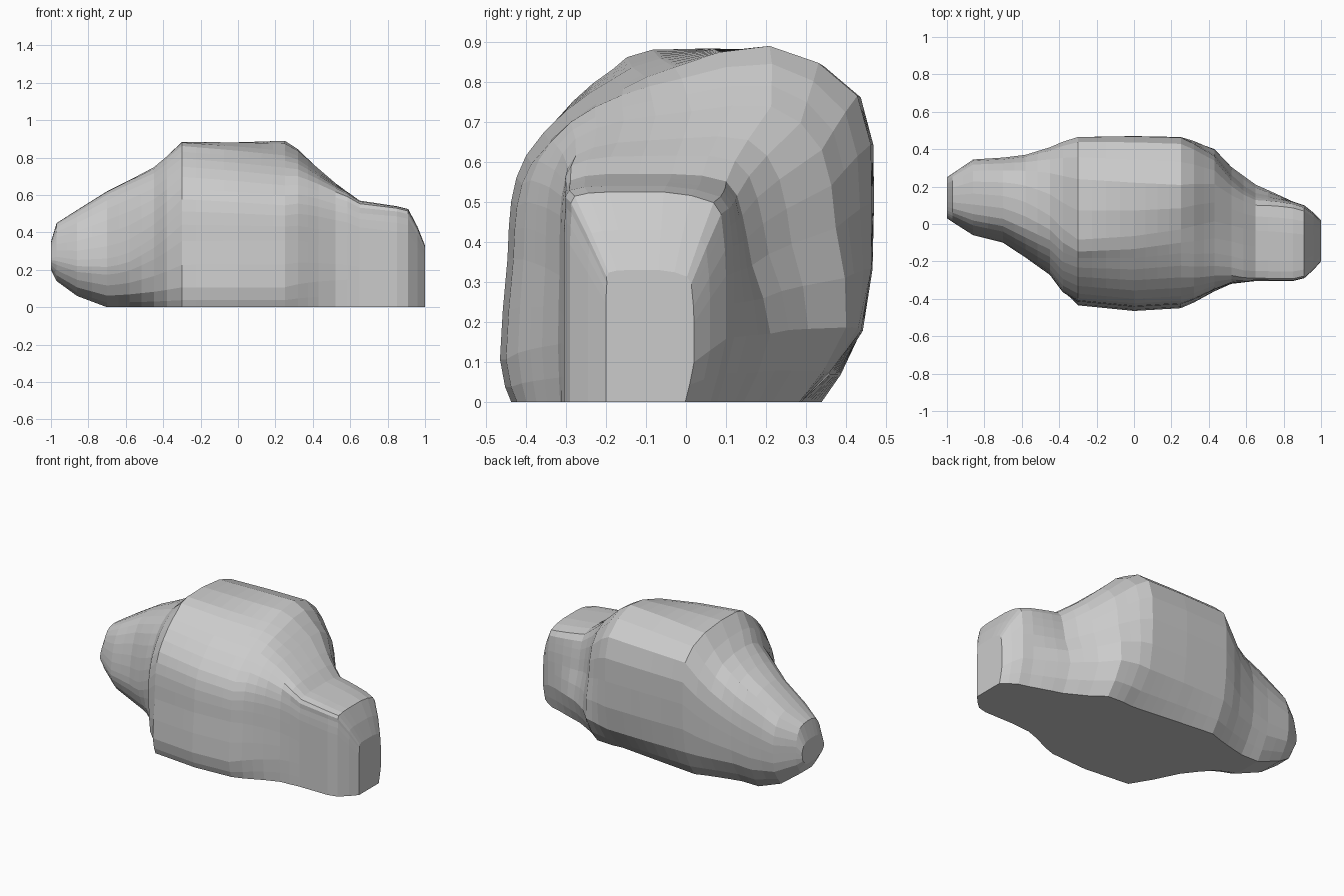
import bpy
import bmesh
from mathutils import Vector

cube = bpy.data.objects.get("Cube")
if cube:
    bpy.data.objects.remove(cube, do_unlink=True)

# Stone colour
stone = bpy.data.materials.new("stone_grey")
stone.use_nodes = True
colour = (0.6, 0.6, 0.6, 1)
stone.diffuse_color = colour
stone.node_tree.nodes["Principled BSDF"].inputs["Base Color"].default_value = colour

# Normalised outlines (depth, height), running from the front foot over the top to the back foot
TAPERED_END = [(.4, 0), (.15, .1), (.02, .28), (0, .42), (.04, .64), (.13, .85), (.28, .97),
               (.55, 1), (.85, .94), (.98, .72), (1, .48), (.97, .22), (.8, 0)]
HIGH_SHOULDER = [(.03, 0), (0, .12), (.02, .4), (.03, .58), (.07, .72), (.17, .85), (.28, .94),
                 (.39, .995), (.75, .98), (.97, .85), (1, .56), (.97, .2), (.86, 0)]
SLOPED_SHOULDER = [(.03, 0), (0, .12), (.02, .4), (.03, .55), (.07, .67), (.18, .79), (.32, .88),
                   (.46, .94), (.72, 1), (.96, .86), (1, .56), (.97, .2), (.8, 0)]
NECK = [(0, 0), (0, .25), (0, .5), (0, .75), (.01, .88), (.03, .97), (.2, 1),
        (.5, 1), (.75, .97), (.83, .82), (.88, .6), (.98, .3), (.85, 0)]
SQUARE_END = [(0, 0), (0, .25), (0, .5), (0, .75), (.01, .9), (.03, .98), (.25, 1),
              (.6, 1), (.92, .95), (.98, .82), (1, .6), (1, .3), (.9, 0)]

# Stations along the length: x, front y, back y, bottom z, top z
STATIONS = [
    (-1, .03, .25, .2, .35), (-.97, .01, .27, .14, .45), (-.86, -.06, .345, .06, .52),
    (-.7, -.1, .355, 0, .62), (-.58, -.18, .37, 0, .68), (-.45, -.28, .41, 0, .75),
    (-.38, -.38, .44, 0, .81), (-.3, -.435, .465, 0, .885), (0, -.465, .47, 0, .89),
    (.25, -.45, .465, 0, .89), (.32, -.42, .455, 0, .85), (.43, -.36, .42, 0, .75),
    (.52, -.32, .32, 0, .67), (.65, -.305, .22, 0, .57), (.85, -.305, .12, 0, .54),
    (.91, -.29, .1, 0, .525), (.96, -.245, .06, 0, .43), (1, -.2, .02, 0, .33)]


def mix(a, b, t):
    return [p + (q - p) * t for p, q in zip(a, b)]


def clamp(value):
    return max(0, min(1, value))


def rounded(outline, steps=2):
    """Add in-between points to an open outline along a smooth curve."""
    pts = [Vector(p) for p in outline]
    result = []
    for i in range(len(pts) - 1):
        a, b = pts[i], pts[i + 1]
        before = pts[max(i - 1, 0)]
        after = pts[min(i + 2, len(pts) - 1)]
        for s in range(steps):
            t = s / steps
            curve = a.lerp(b, t) + (a + b - before - after) * (t * (1 - t) / 4)
            result.append((clamp(curve.x), clamp(curve.y)))
    return result + [tuple(pts[-1])]


# Where along the length each outline applies in full
KEYS = [(-1, rounded(TAPERED_END)), (-.6, rounded(TAPERED_END)), (-.3, rounded(HIGH_SHOULDER)),
        (.25, rounded(SLOPED_SHOULDER)), (.62, rounded(NECK)), (.85, rounded(SQUARE_END)),
        (1, rounded(SQUARE_END))]


def outline_at(x):
    """Blend the two outlines on either side of x."""
    for (x0, first), (x1, second) in zip(KEYS, KEYS[1:]):
        if x <= x1:
            return [mix(p, q, (x - x0) / (x1 - x0)) for p, q in zip(first, second)]


# Divide long spans so the facets stay even
spans = []
for a, b in zip(STATIONS, STATIONS[1:]):
    count = max(1, round((b[0] - a[0]) / .07))
    spans += [mix(a, b, i / count) for i in range(count)]
spans.append(STATIONS[-1])

# Skin the boulder, including its flat underside and both ends
bm = bmesh.new()
rings = []
for x, front, back, low, high in spans:
    rings.append([bm.verts.new((x, front + (back - front) * u, low + (high - low) * v))
                  for u, v in outline_at(x)])
for r, s in zip(rings, rings[1:]):
    for i in range(len(r)):
        j = (i + 1) % len(r)
        bm.faces.new((r[i], r[j], s[j], s[i]))
bm.faces.new(rings[0])
bm.faces.new(rings[-1])
bmesh.ops.recalc_face_normals(bm, faces=bm.faces)

mesh = bpy.data.meshes.new("boulder")
bm.to_mesh(mesh)
bm.free()
mesh.materials.append(stone)
boulder = bpy.data.objects.new("boulder", mesh)
bpy.context.collection.objects.link(boulder)
